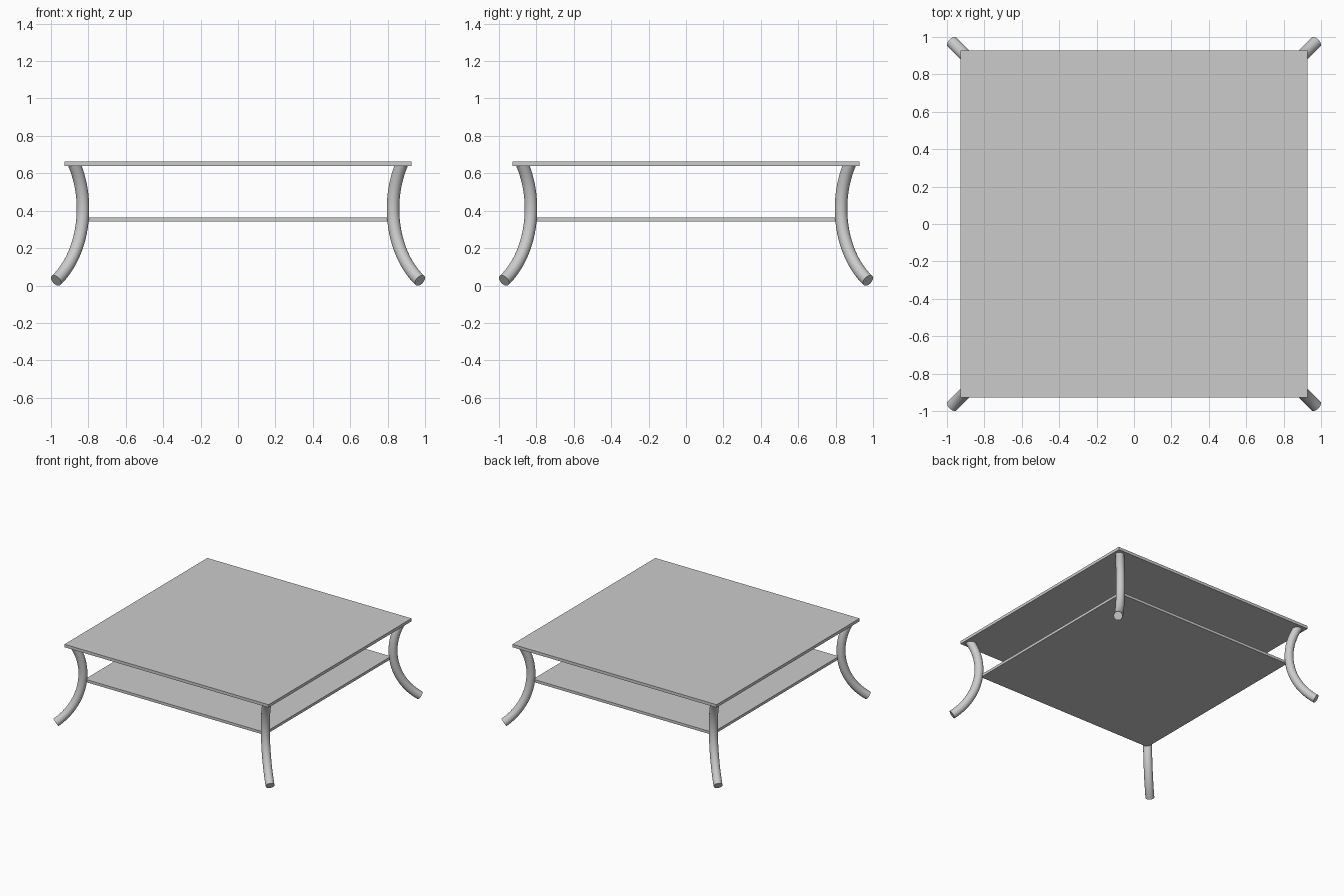
import bpy, math
from mathutils import Vector

if "Cube" in bpy.data.objects:
    bpy.data.objects.remove(bpy.data.objects["Cube"])

def slab(name, half, z0, z1):
    bpy.ops.mesh.primitive_cube_add(size=1, location=(0, 0, (z0 + z1) / 2))
    ob = bpy.context.object
    ob.name = name
    ob.scale = (2 * half, 2 * half, z1 - z0)
    bpy.ops.object.transform_apply(location=False, rotation=False, scale=True)

# Table top and lower shelf
slab("table_top", 0.928, 0.639, 0.663)
slab("lower_shelf", 0.818, 0.342, 0.364)

# Curved tube leg: an arc bowed inward, lying in the diagonal plane
ARC_R, TUBE_R, CENTRE_S, CENTRE_Z = 0.462, 0.0335, 1.634, 0.41
START, END = math.radians(-56), math.radians(30.5)
RINGS, SIDES = 24, 24

def leg(name, diagonal):
    out = Vector((math.cos(diagonal), math.sin(diagonal), 0))
    side = Vector((-out.y, out.x, 0))
    up = Vector((0, 0, 1))
    verts, faces = [], []
    for i in range(RINGS + 1):
        a = START + (END - START) * i / RINGS
        radial = -math.cos(a) * out + math.sin(a) * up
        centre = CENTRE_S * out + CENTRE_Z * up + ARC_R * radial
        tangent = math.sin(a) * out + math.cos(a) * up
        for j in range(SIDES):
            b = 2 * math.pi * j / SIDES
            p = centre + TUBE_R * (math.cos(b) * radial + math.sin(b) * side)
            # cut the top end level, just inside the table top
            if i == RINGS:
                p += tangent * ((0.645 - p.z) / tangent.z)
            elif p.z > 0.64:
                p += tangent * ((0.64 - p.z) / tangent.z)
            verts.append(p)
    for i in range(RINGS):
        for j in range(SIDES):
            k = (j + 1) % SIDES
            faces.append((i * SIDES + j, (i + 1) * SIDES + j,
                          (i + 1) * SIDES + k, i * SIDES + k))
    faces.append(tuple(range(SIDES)))
    faces.append(tuple(reversed(range(RINGS * SIDES, (RINGS + 1) * SIDES))))
    mesh = bpy.data.meshes.new(name)
    mesh.from_pydata(verts, [], faces)
    ob = bpy.data.objects.new(name, mesh)
    bpy.context.collection.objects.link(ob)
    bpy.ops.object.select_all(action='DESELECT')
    ob.select_set(True)
    bpy.context.view_layer.objects.active = ob
    bpy.ops.object.mode_set(mode='EDIT')
    bpy.ops.mesh.select_all(action='SELECT')
    bpy.ops.mesh.normals_make_consistent(inside=False)
    bpy.ops.object.mode_set(mode='OBJECT')
    bpy.ops.object.shade_smooth_by_angle(angle=math.radians(40))

# One leg at each corner
for n, corner in enumerate(("back_right", "back_left", "front_left", "front_right")):
    leg(corner + "_leg", math.radians(45 + 90 * n))
